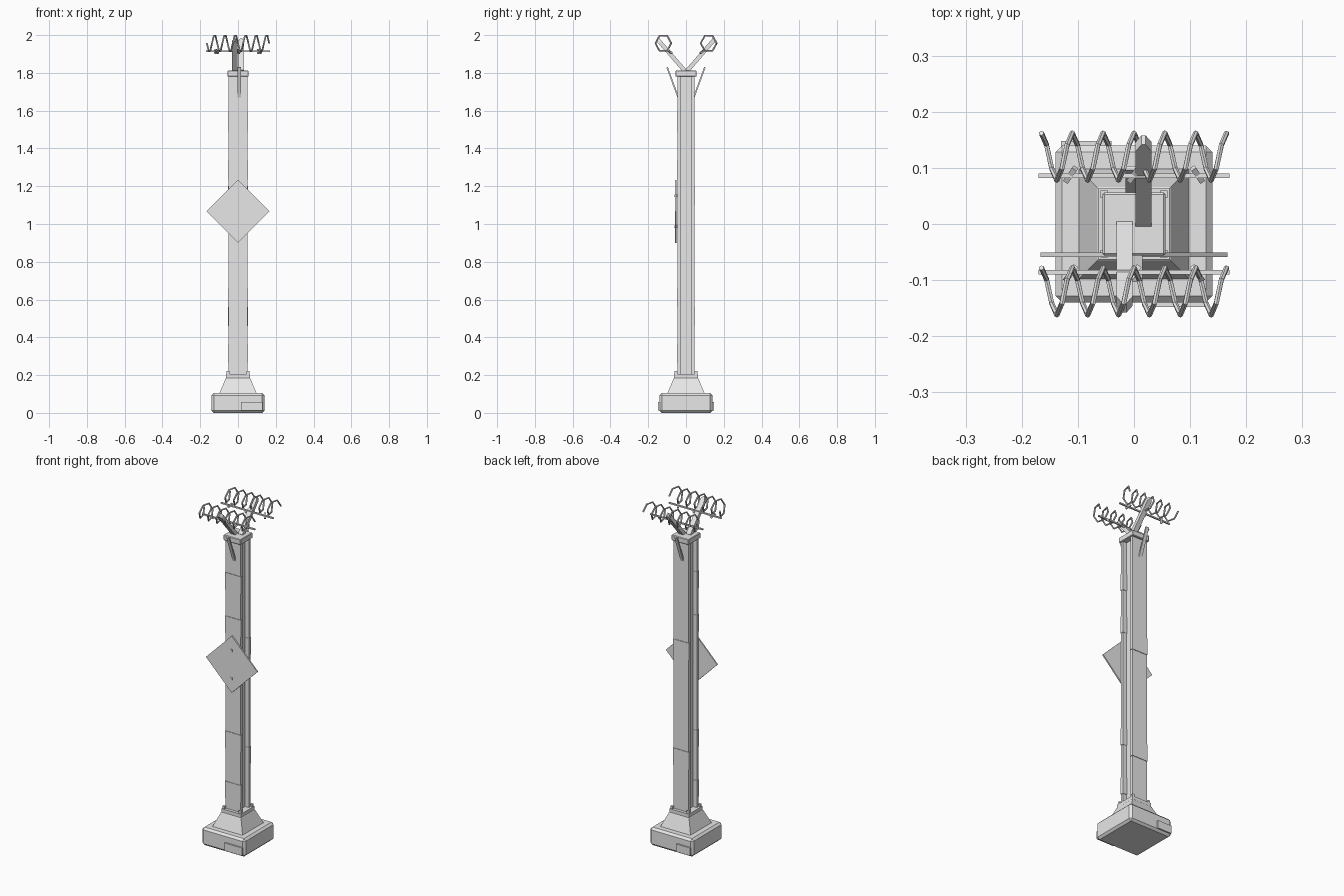
import bpy, bmesh, math
from mathutils import Vector, Matrix

if "Cube" in bpy.data.objects:
    bpy.data.objects.remove(bpy.data.objects["Cube"])

grey = bpy.data.materials.new("plain grey")
grey.diffuse_color = (0.8, 0.8, 0.8, 1)
grey.use_nodes = True
grey.node_tree.nodes["Principled BSDF"].inputs["Base Color"].default_value = grey.diffuse_color


def finish(name, bm, bevel=0):
    bmesh.ops.recalc_face_normals(bm, faces=bm.faces)
    mesh = bpy.data.meshes.new(name)
    bm.to_mesh(mesh)
    bm.free()
    mesh.materials.append(grey)
    ob = bpy.data.objects.new(name, mesh)
    bpy.context.collection.objects.link(ob)
    if bevel:
        mod = ob.modifiers.new("bevel", 'BEVEL')
        mod.width = bevel
        mod.segments = 1
    return ob


def box(name, x, y, z, bevel=0):
    """Box from (min, max) pairs."""
    bm = bmesh.new()
    bmesh.ops.create_cube(bm, size=1)
    for v in bm.verts:
        v.co = [lo + (c + 0.5) * (hi - lo) for c, (lo, hi) in zip(v.co, (x, y, z))]
    return finish(name, bm, bevel)


def sections(name, rings):
    """Skin through equal-sized rings of points, closed at both ends."""
    bm = bmesh.new()
    vs = [[bm.verts.new(p) for p in r] for r in rings]
    n = len(vs[0])
    for a, b in zip(vs, vs[1:]):
        for i in range(n):
            bm.faces.new((a[i], a[(i + 1) % n], b[(i + 1) % n], b[i]))
    bm.faces.new(vs[0][::-1])
    bm.faces.new(vs[-1])
    return finish(name, bm)


def square(r, z):
    return [(-r, -r, z), (r, -r, z), (r, r, z), (-r, r, z)]


def bar(name, a, b, wx, wt, point=0):
    """Bar from a to b, wx wide along x and wt thick, with an optional blunt point."""
    a, b = Vector(a), Vector(b)
    d = (b - a).normalized()
    t = d.cross(Vector((1, 0, 0))).normalized() * wt / 2
    s = Vector((wx / 2, 0, 0))
    ring = lambda c, k: [c - s * k - t, c + s * k - t, c + s * k + t, c - s * k + t]
    rings = [ring(a, 1), ring(b, 1)]
    if point:
        rings.append(ring(b + d * point, 0.25))
    return sections(name, rings)


def wire(name, pts, r, sides=6):
    """Faceted tube along a path, cross-section kept square to the path."""
    rings = []
    for i, p in enumerate(pts):
        d = (pts[min(i + 1, len(pts) - 1)] - pts[max(i - 1, 0)]).normalized()
        u = d.cross(Vector((1, 0.05, 0))).normalized() if abs(d.x) < 0.95 else Vector((0, 1, 0))
        v = d.cross(u).normalized()
        u = v.cross(d).normalized()
        rings.append([p + r * (u * math.cos(k * math.tau / sides) + v * math.sin(k * math.tau / sides))
                      for k in range(sides)])
    return sections(name, rings)


# Footing: chamfered block, tapered plinth and collar
box("base_block", (-0.14, 0.14), (-0.14, 0.14), (0, 0.105), 0.012)
sections("plinth", [square(0.098, 0.104), square(0.066, 0.182), square(0.063, 0.185), square(0.063, 0.206)])
box("front_base_plate", (0.015, 0.13), (-0.148, -0.138), (0.012, 0.058))
box("back_base_plate", (-0.13, -0.04), (0.138, 0.148), (0.012, 0.058))
for i in (-1, 1):
    for j in (-1, 1):
        box("collar_bolt", (i * 0.053 - 0.007, i * 0.053 + 0.007),
            (j * 0.053 - 0.007, j * 0.053 + 0.007), (0.2, 0.221))

# Column: H-shaped section with a recess on each side
outline = [(-0.049, -0.045), (0.049, -0.045), (0.049, -0.03), (0.025, -0.03), (0.025, 0.03), (0.049, 0.03),
           (0.049, 0.045), (-0.049, 0.045), (-0.049, 0.03), (-0.025, 0.03), (-0.025, -0.03), (-0.049, -0.03)]
sections("column", [[(x, y, z) for x, y in outline] for z in (0.2, 1.785)])
box("column_cap", (-0.056, 0.056), (-0.056, 0.056), (1.78, 1.812), 0.003)

# Thin bands round the flanges
for side, tops in ((-1, (1.59, 1.335, 0.66, 0.365)), (1, (1.2, 0.56))):
    for top in tops:
        ys = sorted((side * 0.028, side * 0.048))
        box("flange_band", (-0.052, 0.052), ys, (top - 0.1, top))

# Diamond sign with two bolts
sign = box("diamond_sign", (-0.118, 0.118), (-0.059, -0.051), (-0.118, 0.118))
sign.data.transform(Matrix.Translation((0, 0, 1.067)) @ Matrix.Rotation(math.pi / 4, 4, 'Y'))
for z in (0.985, 1.15):
    box("sign_bolt", (-0.006, 0.006), (-0.062, -0.044), (z - 0.006, z + 0.006))

# Wire arms, struts, rails and coils on both sides
for s, side in ((-1, "front"), (1, "back")):
    ax = s * 0.017
    bar(side + "_arm", (ax, s * 0.004, 1.808), (ax, s * 0.138, 1.963), 0.028, 0.022, 0.018)
    bar(side + "_strut", (-s * 0.006, s * 0.042, 1.672), (-s * 0.006, s * 0.1, 1.83), 0.019, 0.008)
    box(side + "_rail", (-0.17, 0.17), (s * 0.086 - 0.004, s * 0.086 + 0.004), (1.911, 1.919))
    # Small slanted ties holding the coil to the rail
    for x in (-0.113, 0.0, 0.113):
        tie = box(side + "_tie", (-0.005, 0.005), (-0.017, 0.017), (-0.005, 0.005))
        turn = Matrix.Rotation(-0.6 if x <= 0 else 0.6, 4, 'Z') @ Matrix.Rotation(s * 0.6, 4, 'X')
        tie.data.transform(Matrix.Translation((x, s * 0.088, 1.914)) @ turn)
    # Six turns with six straight segments each
    path = []
    for k in range(37):
        a = k * math.tau / 6
        path.append(Vector((-0.165 + 0.33 * k / 36, s * 0.12 + 0.042 * math.cos(a),
                            1.957 - 0.045 * math.sin(a))))
    wire(side + "_coil", path, 0.0048)
